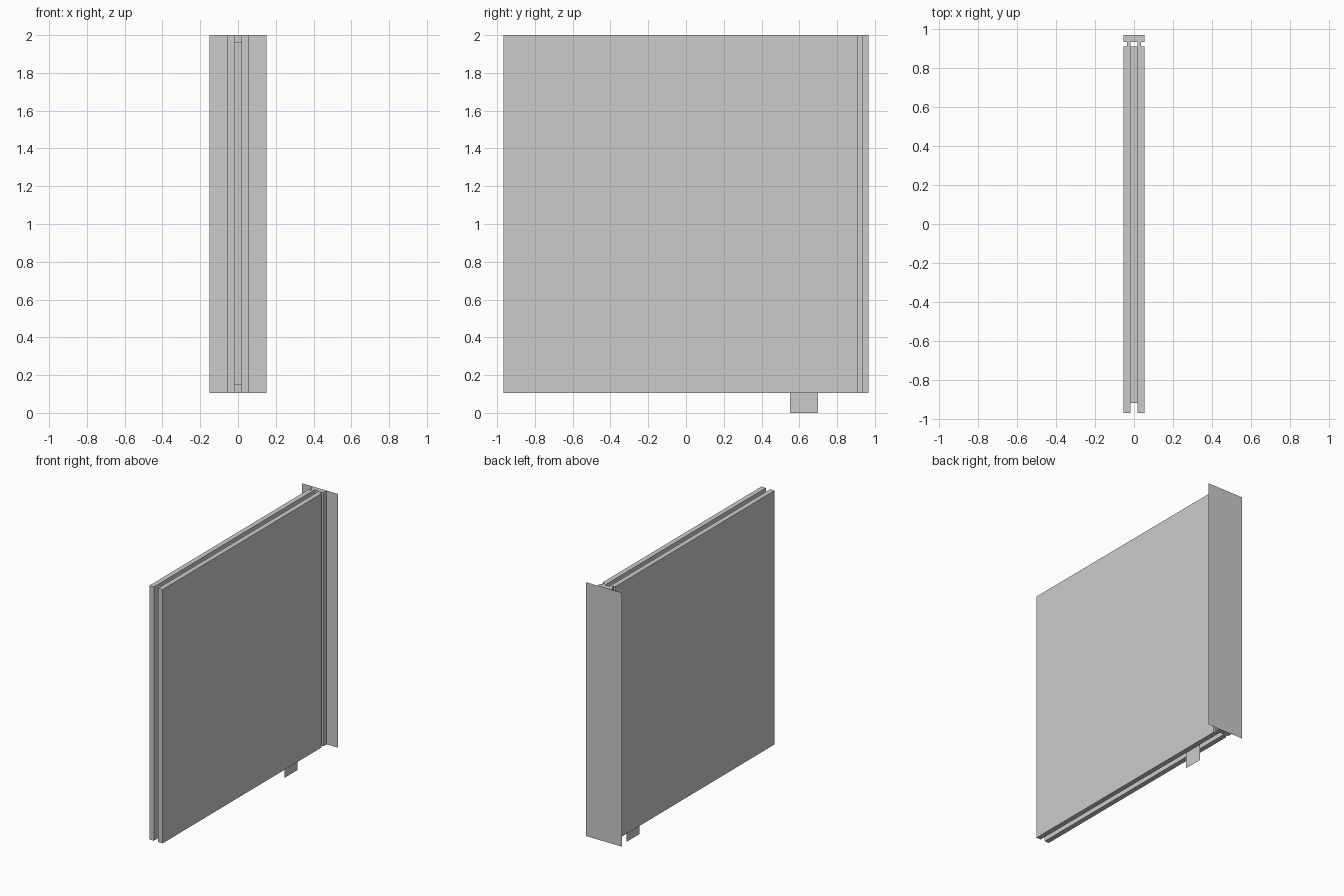
import bpy

if "Cube" in bpy.data.objects:
    bpy.data.objects.remove(bpy.data.objects["Cube"])

Z0, Z1 = 0.105, 2.0


def mesh_object(name, verts, faces):
    mesh = bpy.data.meshes.new(name)
    mesh.from_pydata(verts, [], faces)
    mesh.update()
    obj = bpy.data.objects.new(name, mesh)
    bpy.context.collection.objects.link(obj)
    return obj


def extrude_z(name, outline, z0, z1):
    """Closed prism from a counter-clockwise xy outline."""
    n = len(outline)
    verts = [(x, y, z) for z in (z0, z1) for x, y in outline]
    faces = [tuple(reversed(range(n))), tuple(range(n, 2 * n))]
    faces += [(i, (i + 1) % n, (i + 1) % n + n, i + n) for i in range(n)]
    return mesh_object(name, verts, faces)


# U-shaped panel shell: two skins, narrow neck and a rear cap
half = [(0.018, 0.931), (0.018, -0.967), (0.055, -0.967), (0.055, 0.909),
        (0.037, 0.909), (0.037, 0.931), (0.055, 0.931), (0.055, 0.967)]
mirrored = [(-x, y) for x, y in reversed(half)]
extrude_z("panel_shell", half + mirrored, Z0, Z1)

# Recessed core between the skins
extrude_z("panel_core", [(-0.018, -0.918), (0.018, -0.918),
                         (0.018, 0.908), (-0.018, 0.908)], 0.148, 1.962)

# Thin rear plate
mesh_object("rear_plate", [(0.15, 0.967, Z0), (-0.15, 0.967, Z0),
                           (-0.15, 0.967, Z1), (0.15, 0.967, Z1)], [(0, 1, 2, 3)])

# Thin floor guide tab reaching up to the core
mesh_object("floor_tab", [(0, 0.55, 0), (0, 0.70, 0),
                          (0, 0.70, 0.148), (0, 0.55, 0.148)], [(0, 1, 2, 3)])
